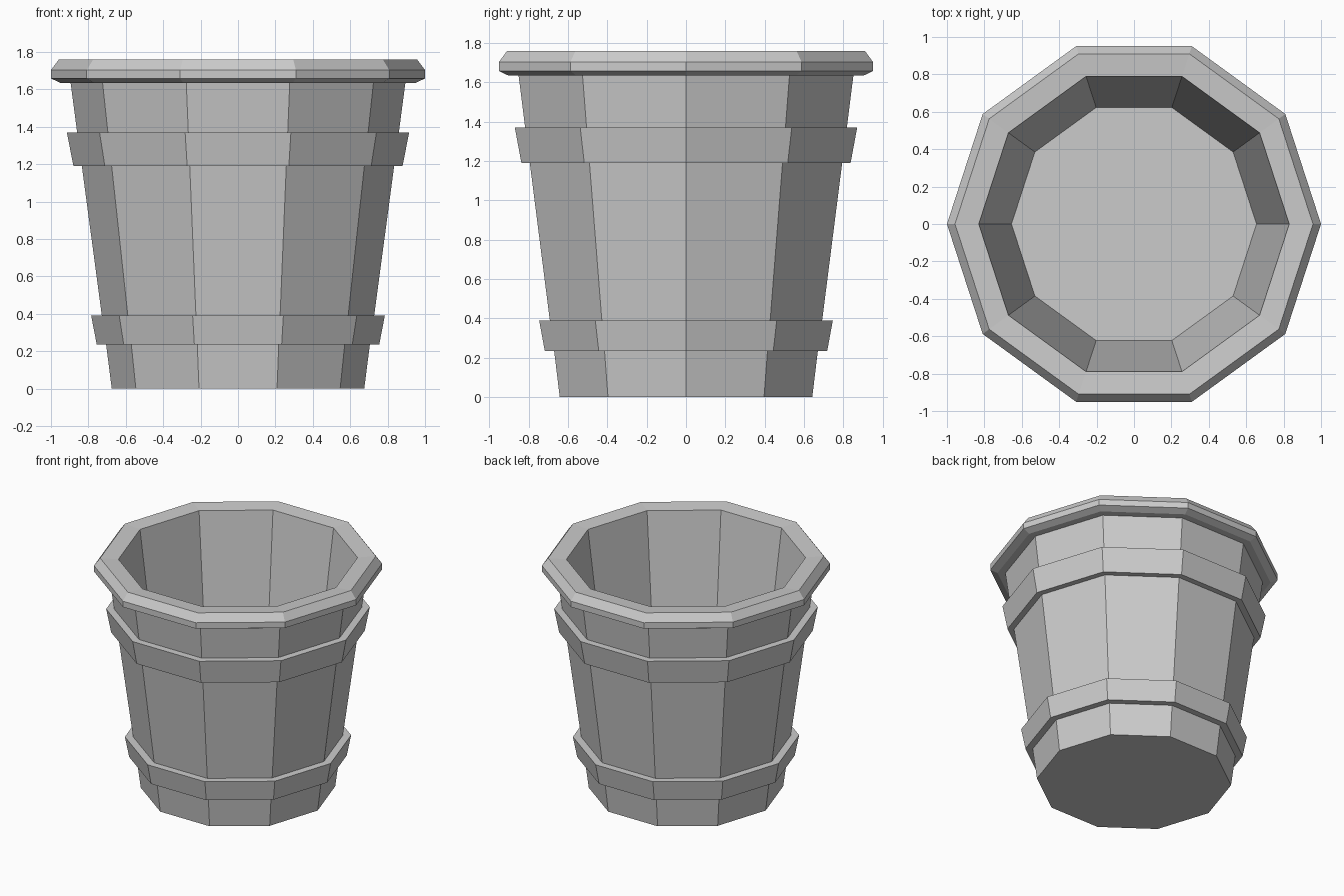
import bpy, bmesh
from math import cos, sin, pi

if "Cube" in bpy.data.objects:
    bpy.data.objects.remove(bpy.data.objects["Cube"])

SIDES = 10

# Profile (radius, height): outside base, two bands, rolled rim, inner wall, floor
PROFILE = [
    (0.675, 0.0), (0.705, 0.235),
    (0.755, 0.235), (0.785, 0.39), (0.728, 0.39),      # lower band
    (0.835, 1.19), (0.88, 1.19), (0.915, 1.37), (0.86, 1.37),  # upper band
    (0.895, 1.635), (0.95, 1.635),                      # underside of rim
    (1.0, 1.658), (1.0, 1.703), (0.957, 1.76),          # rim edge
    (0.83, 1.75), (0.655, 0.40),                        # inner wall
]


def lathe(name, profile):
    bm = bmesh.new()
    rings = [[bm.verts.new((r * cos(2 * pi * i / SIDES), r * sin(2 * pi * i / SIDES), z))
              for i in range(SIDES)] for r, z in profile]
    for a, b in zip(rings, rings[1:]):
        for i in range(SIDES):
            j = (i + 1) % SIDES
            bm.faces.new((a[i], a[j], b[j], b[i]))
    # Flat underside and inside floor
    bm.faces.new(rings[0][::-1])
    bm.faces.new(rings[-1])
    bmesh.ops.recalc_face_normals(bm, faces=bm.faces)
    mesh = bpy.data.meshes.new(name)
    bm.to_mesh(mesh)
    bm.free()
    obj = bpy.data.objects.new(name, mesh)
    bpy.context.collection.objects.link(obj)
    return obj


lathe("planter_pot", PROFILE)
